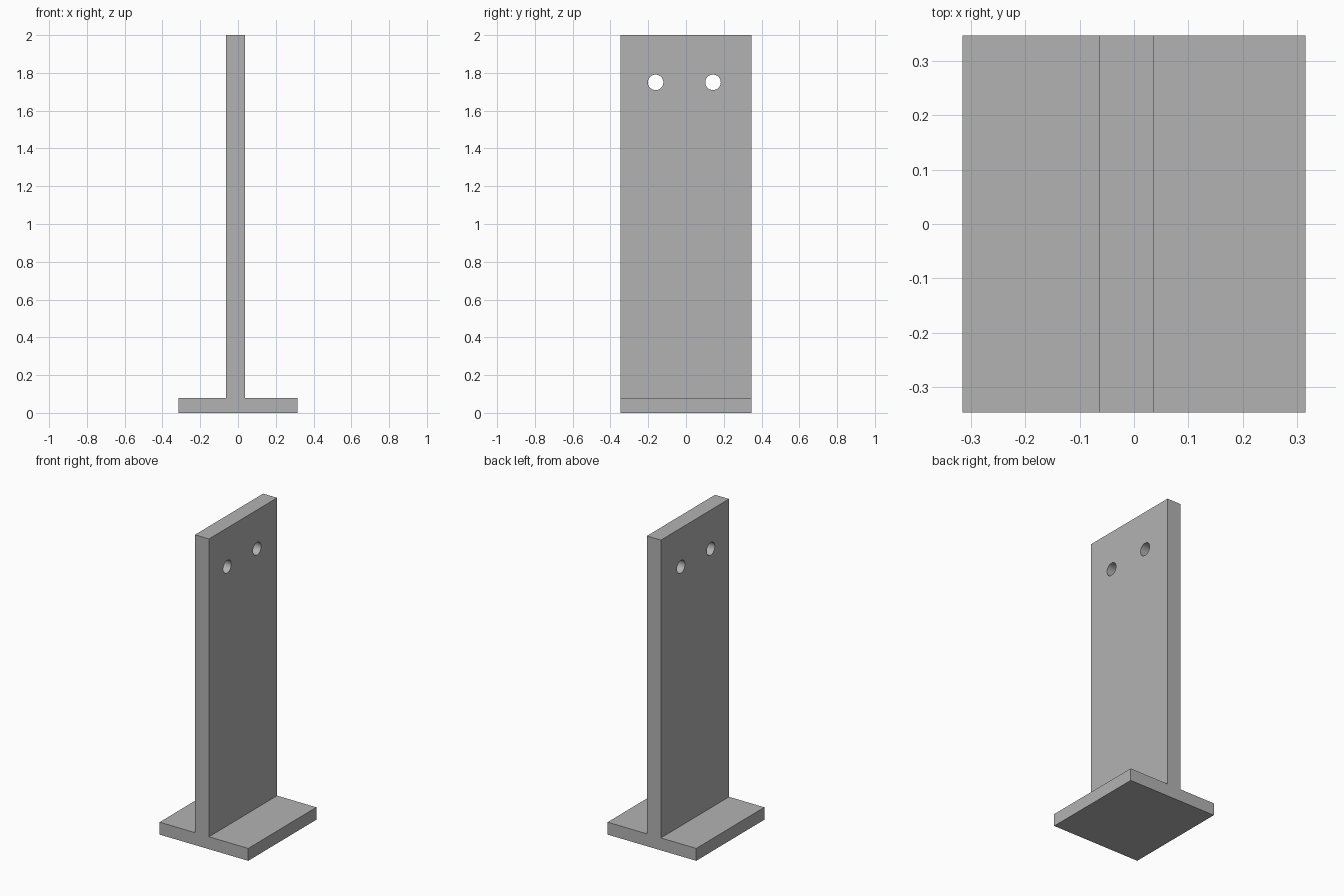
import bpy
import bmesh
from math import radians

cube = bpy.data.objects.get("Cube")
if cube:
    bpy.data.objects.remove(cube, do_unlink=True)

HALF_W, HALF_D, BASE_H, TOP = 0.316, 0.347, 0.08, 2.0
WEB_L, WEB_R = -0.064, 0.036

grey = bpy.data.materials.new("plain grey")
grey.use_nodes = True
colour = (0.45, 0.45, 0.45, 1)
grey.diffuse_color = colour
grey.node_tree.nodes["Principled BSDF"].inputs["Base Color"].default_value = colour

# Upside-down T profile, extruded from front to back
profile = [(-HALF_W, 0), (HALF_W, 0), (HALF_W, BASE_H), (WEB_R, BASE_H),
           (WEB_R, TOP), (WEB_L, TOP), (WEB_L, BASE_H), (-HALF_W, BASE_H)]
bm = bmesh.new()
face = bm.faces.new([bm.verts.new((x, -HALF_D, z)) for x, z in profile])
ext = bmesh.ops.extrude_face_region(bm, geom=[face])
verts = [v for v in ext["geom"] if isinstance(v, bmesh.types.BMVert)]
bmesh.ops.translate(bm, verts=verts, vec=(0, 2 * HALF_D, 0))
bmesh.ops.recalc_face_normals(bm, faces=bm.faces)
mesh = bpy.data.meshes.new("upright_plate_on_base")
bm.to_mesh(mesh)
bm.free()
mesh.materials.append(grey)
bracket = bpy.data.objects.new("upright_plate_on_base", mesh)
bpy.context.collection.objects.link(bracket)

# Two round bolt holes through the upright plate
for y in (-0.161, 0.143):
    bpy.ops.mesh.primitive_cylinder_add(vertices=48, radius=0.041, depth=0.4,
                                        location=(0, y, 1.75),
                                        rotation=(0, radians(90), 0))
    cutter = bpy.context.object
    cutter.name = "hole_cutter"
    cutter.hide_render = True
    cutter.data.materials.append(grey)
    bpy.ops.object.select_all(action="DESELECT")
    bracket.select_set(True)
    bpy.context.view_layer.objects.active = bracket
    cut = bracket.modifiers.new("bolt_hole", "BOOLEAN")
    cut.operation = "DIFFERENCE"
    cut.solver = "EXACT"
    cut.object = cutter
    bpy.ops.object.modifier_apply(modifier=cut.name)
    bpy.data.objects.remove(cutter, do_unlink=True)

bpy.ops.object.shade_smooth_by_angle(angle=radians(30))
